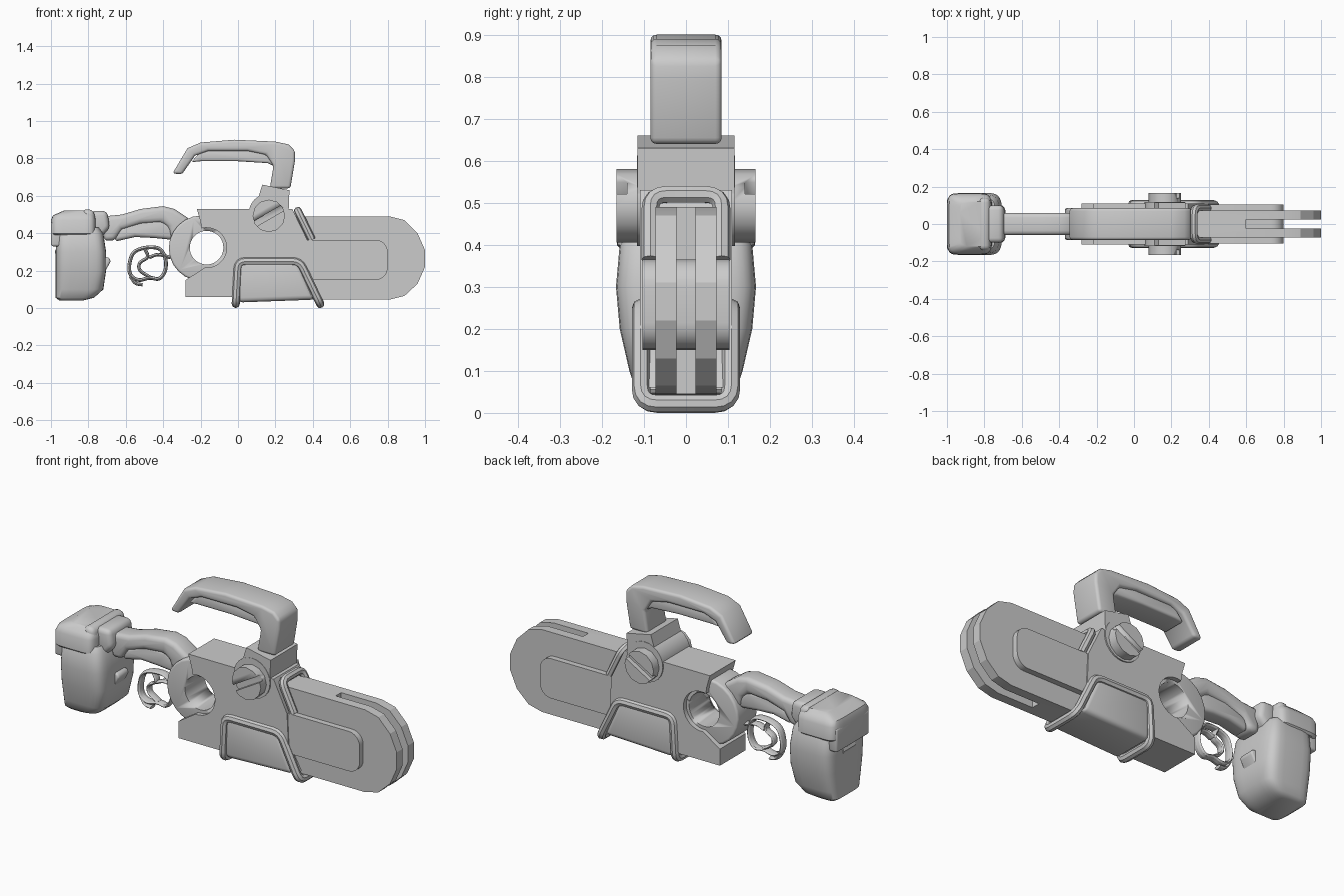
import bpy, bmesh, math
from mathutils import Vector

if "Cube" in bpy.data.objects:
    bpy.data.objects.remove(bpy.data.objects["Cube"])

grey = bpy.data.materials.new("plain grey")
grey.use_nodes = True
grey.diffuse_color = (0.6, 0.6, 0.6, 1)
grey.node_tree.nodes["Principled BSDF"].inputs["Base Color"].default_value = (0.6, 0.6, 0.6, 1)


def activate(ob):
    bpy.ops.object.select_all(action='DESELECT')
    ob.select_set(True)
    bpy.context.view_layer.objects.active = ob


def finish(name, bm, bevel=0, segments=3, angle=35):
    bmesh.ops.recalc_face_normals(bm, faces=bm.faces)
    me = bpy.data.meshes.new(name)
    bm.to_mesh(me)
    bm.free()
    ob = bpy.data.objects.new(name, me)
    bpy.context.collection.objects.link(ob)
    me.materials.append(grey)
    activate(ob)
    if bevel:
        m = ob.modifiers.new("round", 'BEVEL')
        m.width, m.segments, m.limit_method = bevel, segments, 'ANGLE'
        m.angle_limit = math.radians(40)
        bpy.ops.object.modifier_apply(modifier="round")
    bpy.ops.object.shade_smooth_by_angle(angle=math.radians(angle))
    return ob


def prism(name, pts, y0, y1, bevel=0, angle=35):
    """Side profile (x, z) extruded from y0 to y1."""
    bm = bmesh.new()
    face = bm.faces.new([bm.verts.new((x, y0, z)) for x, z in pts])
    out = bmesh.ops.extrude_face_region(bm, geom=[face])["geom"]
    moved = [v for v in out if isinstance(v, bmesh.types.BMVert)]
    bmesh.ops.translate(bm, verts=moved, vec=(0, y1 - y0, 0))
    return finish(name, bm, bevel, angle=angle)


def loft(name, sections, power=0.4, count=32):
    """Rounded rectangles (z, x0, x1, half_y) stacked upward."""
    bm = bmesh.new()
    rings = []
    for z, x0, x1, hy in sections:
        ring = []
        for i in range(count):
            a = math.tau * (i + 0.5) / count
            c, s = math.cos(a), math.sin(a)
            ring.append(bm.verts.new(((x0 + x1) / 2 + (x1 - x0) / 2 * math.copysign(abs(c) ** power, c),
                                      hy * math.copysign(abs(s) ** power, s), z)))
        rings.append(ring)
    for a, b in zip(rings, rings[1:]):
        for i in range(count):
            j = (i + 1) % count
            bm.faces.new((a[i], a[j], b[j], b[i]))
    bm.faces.new(rings[0])
    bm.faces.new(rings[-1])
    return finish(name, bm, angle=40)


def arc(cx, cz, r, start, end, n):
    angles = [math.radians(start + (end - start) * i / n) for i in range(n + 1)]
    return [(cx + r * math.cos(a), cz + r * math.sin(a)) for a in angles]


def cut(ob, cutter):
    activate(ob)
    m = ob.modifiers.new("cut", 'BOOLEAN')
    m.operation, m.object, m.solver = 'DIFFERENCE', cutter, 'EXACT'
    bpy.ops.object.modifier_apply(modifier="cut")
    bpy.data.objects.remove(cutter)


def tube(name, pts, radius, closed=False, corner=0.04, stretch=1):
    """Round bar along a path with softened corners."""
    pts = [Vector(p) for p in pts]
    path = []
    for i, p in enumerate(pts):
        if not closed and i in (0, len(pts) - 1):
            path.append(p)
            continue
        before, after = pts[i - 1] - p, pts[(i + 1) % len(pts)] - p
        a = p + before.normalized() * min(corner, before.length * 0.45)
        b = p + after.normalized() * min(corner, after.length * 0.45)
        for t in (0, 0.25, 0.5, 0.75, 1):
            path.append(a * (1 - t) ** 2 + p * 2 * t * (1 - t) + b * t * t)
    cu = bpy.data.curves.new(name, 'CURVE')
    cu.dimensions, cu.bevel_depth, cu.bevel_resolution = '3D', radius, 2
    cu.use_fill_caps = True
    sp = cu.splines.new('POLY')
    sp.points.add(len(path) - 1)
    for q, v in zip(sp.points, path):
        q.co = (*v, 1)
    sp.use_cyclic_u = closed
    cu.materials.append(grey)
    ob = bpy.data.objects.new(name, cu)
    bpy.context.collection.objects.link(ob)
    ob.scale.y = stretch
    activate(ob)
    bpy.ops.object.convert(target='MESH')
    bpy.ops.object.shade_smooth_by_angle(angle=math.radians(40))
    return ob


# Main body with a round cut-out on its rear edge
prism("body", [(-.22, .53), (.29, .53), (.37, .365), (.38, .15), (.43, .06), (-.28, .06), (-.28, .15)]
      + arc(-.168, .323, .107, -95, 105, 18) + [(-.20, .46)], -.11, .11)

# Ring behind the cut-out, with a through hole
ring = prism("rear_ring", arc(-.195, .32, .175, 0, 345, 23), -.085, .085, bevel=.012)
cut(ring, prism("ring_hole", arc(-.168, .323, .09, 0, 350, 35), -.3, .3))

# Forked bar and the raised side plates
nose = [(.81, .49), (.89, .47), (.96, .40), (1, .31), (1, .22), (.96, .13), (.89, .065), (.81, .045)]
bar = prism("bar", [(.2, .045), (.2, .49)] + nose, -.073, .073, angle=20)
cut(bar, prism("bar_slot", [(.6, 0), (1.1, 0), (1.1, .6), (.6, .6)], -.023, .023))
prism("side_plate", [(.3, .365)] + arc(.735, .30, .065, 90, 0, 6)
      + arc(.735, .215, .065, 0, -90, 6) + [(.3, .15)], -.104, .104, angle=20)

# Mount block, collars and slotted bolts
prism("mount_block", [(.08, .5), (.13, .66), (.275, .63), (.27, .5)], -.115, .115)
prism("collar", arc(.165, .505, .108, 0, 345, 23), -.117, .117)
for side, sign in (("right", -1), ("left", 1)):
    bolt = prism(side + "_bolt", arc(.165, .493, .087, 0, 330, 11), sign * .1, sign * .165)
    d, n = Vector((.86, .5)) * .15, Vector((-.5, .86)) * .016
    c = Vector((.165, .493))
    cut(bolt, prism("bolt_slot", [tuple(c + d + n), tuple(c - d + n), tuple(c - d - n), tuple(c + d - n)],
                    sign * .14, sign * .2))

# Top handle and its inner grip
prism("top_handle", [(.17, .64), (.28, .64), (.305, .79), (.305, .84), (.27, .875), (.2, .89), (-.02, .90),
                     (-.2, .885), (-.27, .855), (-.35, .72), (-.30, .715), (-.23, .815), (-.16, .84),
                     (.05, .84), (.15, .82), (.19, .76)], -.085, .085, bevel=.015)
prism("top_grip", [(-.25, .78), (-.19, .85), (.06, .85), (.2, .83), (.2, .755), (.16, .775),
                   (0, .785), (-.2, .785)], -.068, .068, bevel=.012)

# Front hoop and lower guard
tube("front_hoop", [(.395, -.085, .365), (.32, -.085, .52), (.32, .085, .52), (.395, .085, .365)], .021)
side = [(-.012, .022), (0, .25), (.33, .25), (.44, .022)]
tube("lower_guard", [(x, -.107, z) for x, z in side] + [(x, .107, z) for x, z in reversed(side)],
     .022, closed=True)
prism("lower_tank", [(.0, .25), (.32, .25), (.41, .045), (.0, .03)], -.118, .118, bevel=.025)

# Rear handle with inner grip
prism("rear_handle", [(-.72, .49), (-.62, .5), (-.52, .53), (-.40, .545), (-.34, .53), (-.25, .47),
                      (-.28, .36), (-.36, .37), (-.37, .43), (-.41, .46), (-.52, .45), (-.62, .42),
                      (-.66, .36), (-.72, .36)], -.06, .06, bevel=.025)
prism("rear_grip", [(-.66, .355), (-.65, .42), (-.52, .47), (-.40, .47), (-.34, .43), (-.35, .365),
                    (-.45, .375), (-.55, .38)], -.047, .047, bevel=.02)

# Trigger loops
y = 0
tube("trigger_loop", [(-.585, y, .22), (-.565, y, .30), (-.50, y, .325), (-.42, y, .325), (-.385, y, .27),
                      (-.385, y, .20), (-.42, y, .15), (-.47, y, .165), (-.53, y, .145), (-.575, y, .17)],
     .01, closed=True, stretch=2.5)
tube("trigger_divider", [(-.50, y, .32), (-.475, y, .27), (-.53, y, .245), (-.53, y, .20), (-.47, y, .165)],
     .009, stretch=2.5)
tube("trigger_brace", [(-.475, y, .27), (-.43, y, .29), (-.36, y, .27)], .009, stretch=2.5)
tube("trigger_hook", [(-.575, y, .17), (-.55, y, .13), (-.51, y, .125)], .009, stretch=2.5)

# Rear pack: lower shell, cap, back panel and neck
loft("pack_shell", [(.04, -.955, -.83, .10), (.055, -.975, -.77, .12), (.10, -.975, -.72, .135),
                    (.2, -.975, -.705, .158), (.3, -.975, -.705, .167), (.40, -.97, -.72, .158),
                    (.43, -.95, -.74, .14)])
loft("pack_cap", [(.39, -.99, -.77, .155), (.40, -1, -.76, .165), (.47, -1, -.76, .162),
                  (.495, -.99, -.765, .15), (.522, -.93, -.785, .12)], power=.3)
prism("back_panel", [(-1, .33), (-1, .46), (-.9, .46), (-.93, .38), (-.945, .33)], -.14, .14, bevel=.012)
prism("back_boss", arc(-.96, .3, .02, 0, 315, 7), -.05, .05)
prism("pack_strap", [(-.83, .38), (-.83, .53), (-.77, .525), (-.755, .38)], -.14, .14, bevel=.025)
prism("neck", [(-.79, .40), (-.79, .52), (-.70, .52), (-.685, .43), (-.74, .37)], -.1, .1, bevel=.025)
prism("latch", [(-.76, .18), (-.72, .18), (-.68, .25), (-.69, .27), (-.76, .28)], -.045, .045, bevel=.01)
